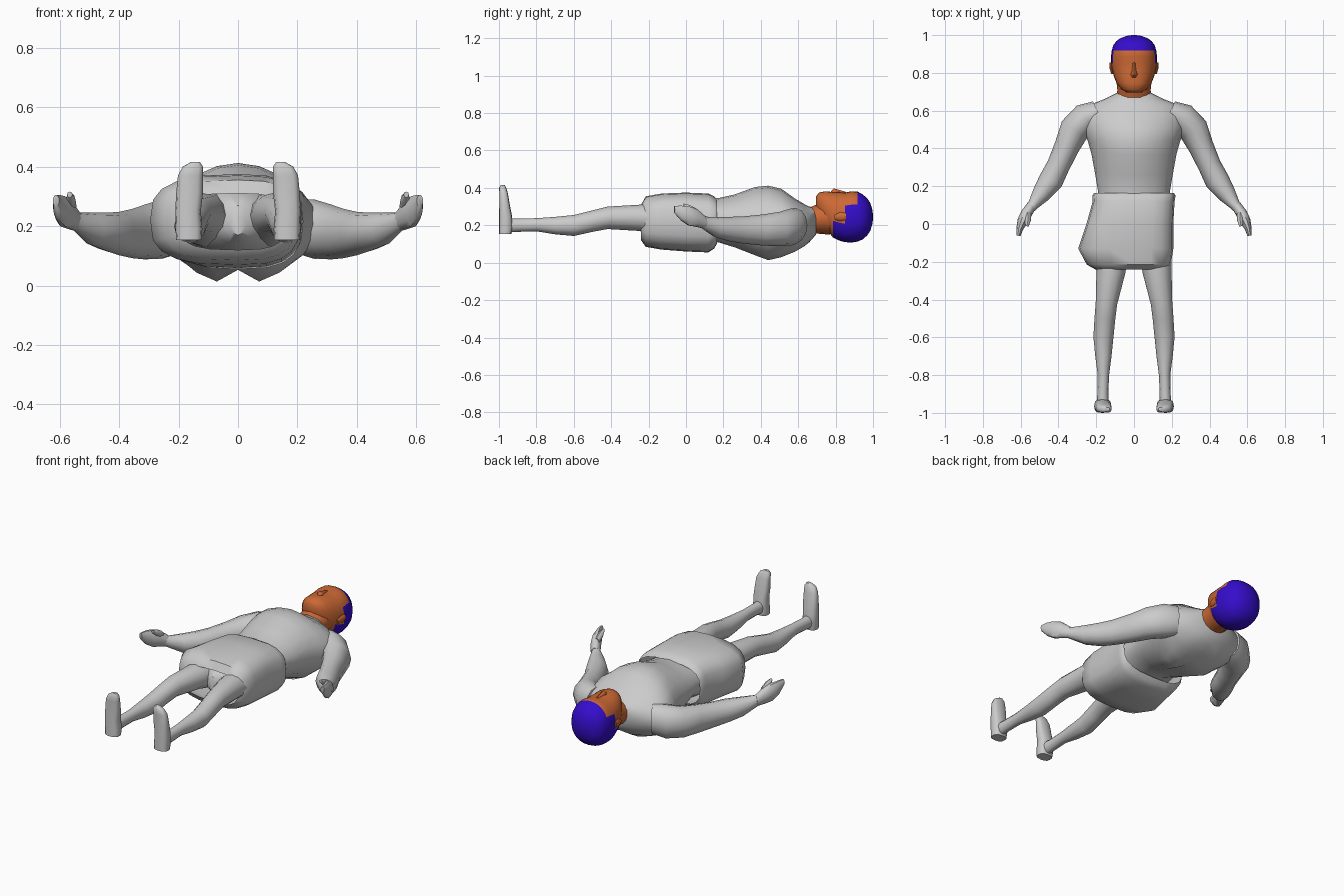
import bpy, bmesh, math
from mathutils import Vector


def material(name, rgb):
    m = bpy.data.materials.new(name)
    m.diffuse_color = (*rgb, 1)
    return m


GREY = material("grey cloth", (0.6, 0.6, 0.6))
SKIN = material("skin", (0.6, 0.14, 0.035))
HAIR = material("blue hair", (0.035, 0.004, 0.6))


def power(c, e):
    return math.copysign(abs(c) ** (2 / e), c)


def loft(name, rings, n=12, e=2.0, mat=GREY, upright=False, caps=True, shape=None):
    """Skin rings of (x, y, z, half width, half height) along their path."""
    bm = bmesh.new()
    pts = [Vector(r[:3]) for r in rings]
    loops = []
    for i, r in enumerate(rings):
        t = pts[min(i + 1, len(pts) - 1)] - pts[max(i - 1, 0)]
        if upright:
            side, up = Vector((1, 0, 0)), Vector((0, 1, 0))
        else:
            side = Vector((t.y, -t.x, 0)).normalized()
            up = Vector((0, 0, 1))
        loop = []
        for k in range(n):
            a = 2 * math.pi * k / n
            p = pts[i] + side * r[3] * power(math.cos(a), e) + up * r[4] * power(math.sin(a), e)
            loop.append(bm.verts.new(shape(p, r, a) if shape else p))
        loops.append(loop)
    for a, b in zip(loops, loops[1:]):
        for k in range(n):
            bm.faces.new((a[k], a[(k + 1) % n], b[(k + 1) % n], b[k]))
    if caps:
        bm.faces.new(loops[0])
        bm.faces.new(loops[-1])
    bmesh.ops.recalc_face_normals(bm, faces=bm.faces)
    me = bpy.data.meshes.new(name)
    bm.to_mesh(me)
    bm.free()
    ob = bpy.data.objects.new(name, me)
    bpy.context.collection.objects.link(ob)
    me.materials.append(mat)
    bpy.ops.object.select_all(action='DESELECT')
    ob.select_set(True)
    bpy.context.view_layer.objects.active = ob
    bpy.ops.object.shade_smooth_by_angle(angle=math.radians(50))
    return ob


def span(y, w, low, high, x=0):
    """Ring across y, given half width and z range."""
    return (x, y, (low + high) / 2, w, (high - low) / 2)


# Torso: chest ridge in front, two shoulder blades behind with a spine groove
def torso_shape(p, r, a):
    if abs(p.x) < 0.02 and 0.2 < r[1] < 0.64 and p.z < r[2]:
        p.z += 0.05 * (1 - abs(r[1] - 0.44) / 0.25)
    return p


loft("torso", [span(-0.24, 0.03, 0.17, 0.27), span(-0.19, 0.10, 0.14, 0.31),
               span(-0.08, 0.18, 0.09, 0.34), span(0.08, 0.19, 0.09, 0.34),
               span(0.17, 0.19, 0.11, 0.345), span(0.26, 0.205, 0.075, 0.365),
               span(0.37, 0.225, 0.03, 0.405), span(0.44, 0.245, 0.003, 0.412),
               span(0.51, 0.27, 0.02, 0.395), span(0.58, 0.275, 0.05, 0.345),
               span(0.63, 0.235, 0.08, 0.315), span(0.66, 0.16, 0.11, 0.30),
               span(0.695, 0.09, 0.15, 0.295)], n=20, e=1.9, shape=torso_shape)


# Skirt: open tube flaring to one side
def skirt_shape(p, r, a):
    flare = max(0, 1 - abs(r[1] + 0.13) / 0.26)
    if p.x < 0:
        p.x *= 1 + 0.42 * flare
    return p


loft("skirt", [span(-0.24, 0.165, 0.12, 0.31), span(-0.215, 0.195, 0.085, 0.355),
               span(-0.13, 0.208, 0.07, 0.37), span(0.0, 0.208, 0.06, 0.375),
               span(0.12, 0.215, 0.055, 0.37), span(0.15, 0.22, 0.075, 0.355),
               span(0.165, 0.21, 0.10, 0.34)], n=20, e=3, caps=False, shape=skirt_shape)

for s, label in ((-1, "left"), (1, "right")):
    # Leg from hip to ankle
    loft(label + "_leg", [span(y, w, lo, hi, s * x) for y, x, w, lo, hi in (
        (-0.10, 0.11, 0.085, 0.13, 0.32), (-0.25, 0.122, 0.077, 0.17, 0.31),
        (-0.42, 0.146, 0.057, 0.18, 0.30), (-0.50, 0.154, 0.055, 0.165, 0.28),
        (-0.60, 0.162, 0.053, 0.143, 0.255), (-0.70, 0.162, 0.043, 0.152, 0.245),
        (-0.80, 0.162, 0.030, 0.168, 0.238), (-0.90, 0.165, 0.029, 0.165, 0.236),
        (-0.97, 0.165, 0.034, 0.16, 0.238))])
    # Foot pointing up, heel to toe
    loft(label + "_foot", [(s * x, y, z, w, d) for x, y, z, w, d in (
        (0.165, -0.967, 0.153, 0.043, 0.033), (0.165, -0.963, 0.19, 0.045, 0.037),
        (0.168, -0.965, 0.25, 0.043, 0.035), (0.163, -0.97, 0.31, 0.045, 0.028),
        (0.16, -0.975, 0.37, 0.042, 0.023), (0.152, -0.98, 0.40, 0.034, 0.019),
        (0.143, -0.98, 0.416, 0.014, 0.010))], n=12, e=2.8, upright=True)
    # Arm from shoulder to wrist
    loft(label + "_arm", [(s * x, y, z, w, h) for x, y, z, w, h in (
        (0.19, 0.59, 0.20, 0.065, 0.09), (0.255, 0.56, 0.19, 0.082, 0.10),
        (0.315, 0.50, 0.18, 0.080, 0.092), (0.355, 0.41, 0.175, 0.067, 0.083),
        (0.40, 0.31, 0.175, 0.061, 0.073), (0.44, 0.23, 0.18, 0.065, 0.065),
        (0.49, 0.16, 0.19, 0.050, 0.055), (0.535, 0.10, 0.21, 0.029, 0.036),
        (0.555, 0.075, 0.225, 0.024, 0.034))])
    # Hand and thumb
    loft(label + "_hand", [(s * x, y, z, w, h) for x, y, z, w, h in (
        (0.54, 0.10, 0.215, 0.026, 0.034), (0.57, 0.055, 0.24, 0.030, 0.050),
        (0.59, 0.015, 0.25, 0.028, 0.053), (0.605, -0.025, 0.265, 0.018, 0.042),
        (0.612, -0.062, 0.285, 0.011, 0.020))], n=10)
    loft(label + "_thumb", [(s * x, y, z, w, h) for x, y, z, w, h in (
        (0.56, 0.06, 0.265, 0.017, 0.022), (0.562, 0.02, 0.288, 0.016, 0.020),
        (0.566, -0.012, 0.306, 0.009, 0.010))], n=8)

# Neck
loft("neck", [span(0.67, 0.092, 0.155, 0.30), span(0.71, 0.088, 0.155, 0.315),
              span(0.77, 0.095, 0.15, 0.34)], n=16, mat=SKIN)

# Head: skin with a cap of hair chosen by position
head = loft("head", [span(y, w, lo, hi) for y, w, lo, hi in (
    (0.695, 0.035, 0.29, 0.355), (0.712, 0.065, 0.24, 0.375), (0.745, 0.092, 0.19, 0.382),
    (0.785, 0.108, 0.135, 0.378), (0.82, 0.116, 0.118, 0.378), (0.85, 0.122, 0.11, 0.375),
    (0.885, 0.122, 0.108, 0.382), (0.918, 0.118, 0.113, 0.38), (0.945, 0.11, 0.125, 0.365),
    (0.968, 0.094, 0.145, 0.345), (0.985, 0.07, 0.17, 0.32), (0.996, 0.038, 0.205, 0.285),
    (1.0, 0.01, 0.235, 0.255))], n=28, e=2.25, mat=SKIN)
head.data.materials.append(HAIR)
for f in head.data.polygons:
    c = f.center
    if c.y > 0.918 or (c.y > 0.85 and c.z < 0.30) or (c.y > 0.785 and c.z < 0.22):
        f.material_index = 1

# Nose and ears
loft("nose", [span(0.775, 0.012, 0.35, 0.382), span(0.79, 0.019, 0.35, 0.397),
              span(0.81, 0.013, 0.35, 0.392), span(0.855, 0.009, 0.35, 0.379)], n=8, mat=SKIN)
for s, label in ((-1, "left"), (1, "right")):
    loft(label + "_ear", [span(0.795, 0.008, 0.23, 0.255, s * 0.113),
                          span(0.825, 0.010, 0.222, 0.27, s * 0.119),
                          span(0.855, 0.008, 0.23, 0.265, s * 0.122)], n=8, mat=SKIN)
